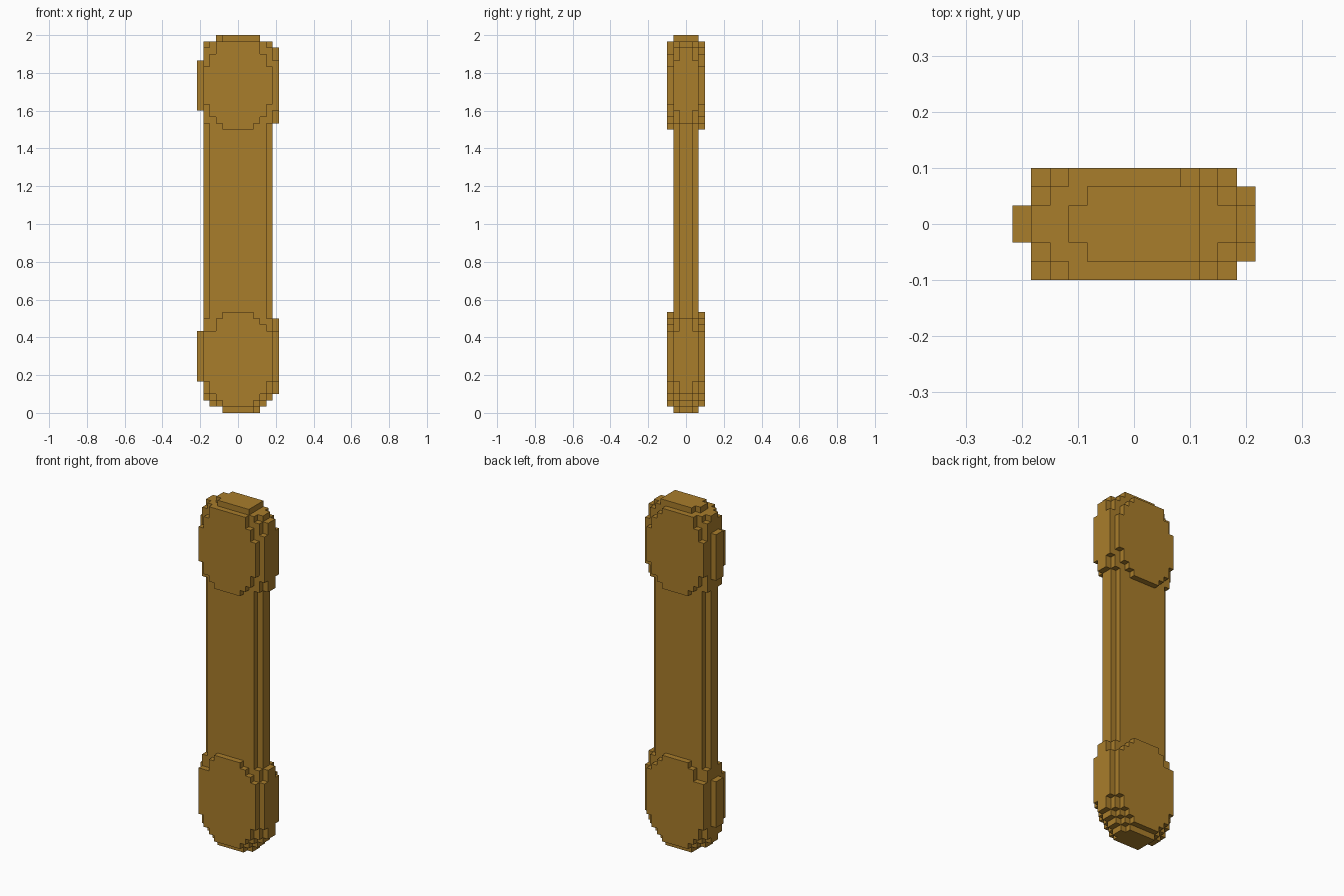
import bpy, bmesh
from mathutils import Vector

cube = bpy.data.objects.get("Cube")
if cube:
    bpy.data.objects.remove(cube, do_unlink=True)

U = 1 / 30                       # one block
ORIGIN = Vector((-6.5, -3, 0))   # grid corner, in blocks

wood = bpy.data.materials.new("golden_brown")
wood.use_nodes = True
COLOR = (0.397, 0.205, 0.024, 1)
wood.diffuse_color = COLOR
bsdf = wood.node_tree.nodes["Principled BSDF"]
bsdf.inputs["Base Color"].default_value = COLOR
bsdf.inputs["Roughness"].default_value = 0.8


def box(x, y, z):
    """Blocks filling half-open ranges on each axis."""
    return {(i, j, k) for i in range(*x) for j in range(*y) for k in range(*z)}


def disc(y, bottoms, tops):
    """Stepped round plate: a bottom and a top for each column."""
    cells = set()
    for i, (lo, hi) in enumerate(zip(bottoms, tops), start=1):
        cells |= box((i, i + 1), (y, y + 1), (lo, hi))
    return cells


INNER, BODY = (2, 4), (1, 5)
parts = {}

# Long grip with a thinner ridge along each narrow side
parts["grip"] = box((2, 11), BODY, (16, 45)) | box((1, 12), INNER, (16, 45))

# Rounded end blocks
parts["upper_end"] = (
    box((2, 11), BODY, (45, 59)) | box((1, 12), BODY, (46, 58))
    | box((1, 12), INNER, (45, 59))
    | box((4, 10), BODY, (59, 60)) | box((3, 10), INNER, (59, 60)))
parts["lower_end"] = (
    box((2, 11), BODY, (2, 16)) | box((1, 12), BODY, (3, 15))
    | box((1, 12), INNER, (2, 16))
    | box((3, 10), BODY, (1, 2)) | box((2, 11), INNER, (1, 2))
    | box((4, 9), BODY, (0, 1)) | box((4, 10), INNER, (0, 1)))

# Round plates on the front and back of both ends
up_lo = [49, 47, 46] + [45] * 5 + [46, 47, 49]
up_hi = [55, 57] + [59] * 7 + [57, 55]
low_lo = [5, 3, 2] + [1] * 5 + [2, 3, 5]
low_hi = [13, 13, 15] + [16] * 5 + [15, 14, 13]
for side, y in (("front", 0), ("back", 5)):
    tops = list(up_hi)
    if side == "back":
        tops[8] = 58
    parts["upper_disc_" + side] = disc(y, up_lo, tops)
    parts["lower_disc_" + side] = disc(y, low_lo, low_hi)

# Side plates: large on the left, small on the right
for name, z in (("upper", 46), ("lower", 3)):
    parts[name + "_plate_left"] = (
        box((12, 13), INNER, (z, z + 12)) | box((12, 13), BODY, (z + 2, z + 10)))
    parts[name + "_plate_right"] = box((0, 1), INNER, (z + 2, z + 10))

solid = set().union(*parts.values())


def build(name, cells):
    """Skin a part, keeping only faces open to the air."""
    bm = bmesh.new()
    verts = {}

    def vert(p):
        if p not in verts:
            verts[p] = bm.verts.new((Vector(p) + ORIGIN) * U)
        return verts[p]

    for cell in sorted(cells):
        for axis in range(3):
            a, b = (axis + 1) % 3, (axis + 2) % 3
            for step in (0, 1):
                near = list(cell)
                near[axis] += 2 * step - 1
                if tuple(near) in solid:
                    continue
                ring = []
                for da, db in ((0, 0), (1, 0), (1, 1), (0, 1)):
                    p = list(cell)
                    p[axis] += step
                    p[a] += da
                    p[b] += db
                    ring.append(vert(tuple(p)))
                bm.faces.new(ring if step else ring[::-1])
    bmesh.ops.dissolve_limit(bm, angle_limit=0.01, verts=bm.verts, edges=bm.edges)
    mesh = bpy.data.meshes.new(name)
    bm.to_mesh(mesh)
    bm.free()
    mesh.materials.append(wood)
    bpy.context.collection.objects.link(bpy.data.objects.new(name, mesh))


for part_name, part_cells in parts.items():
    build(part_name, part_cells)
